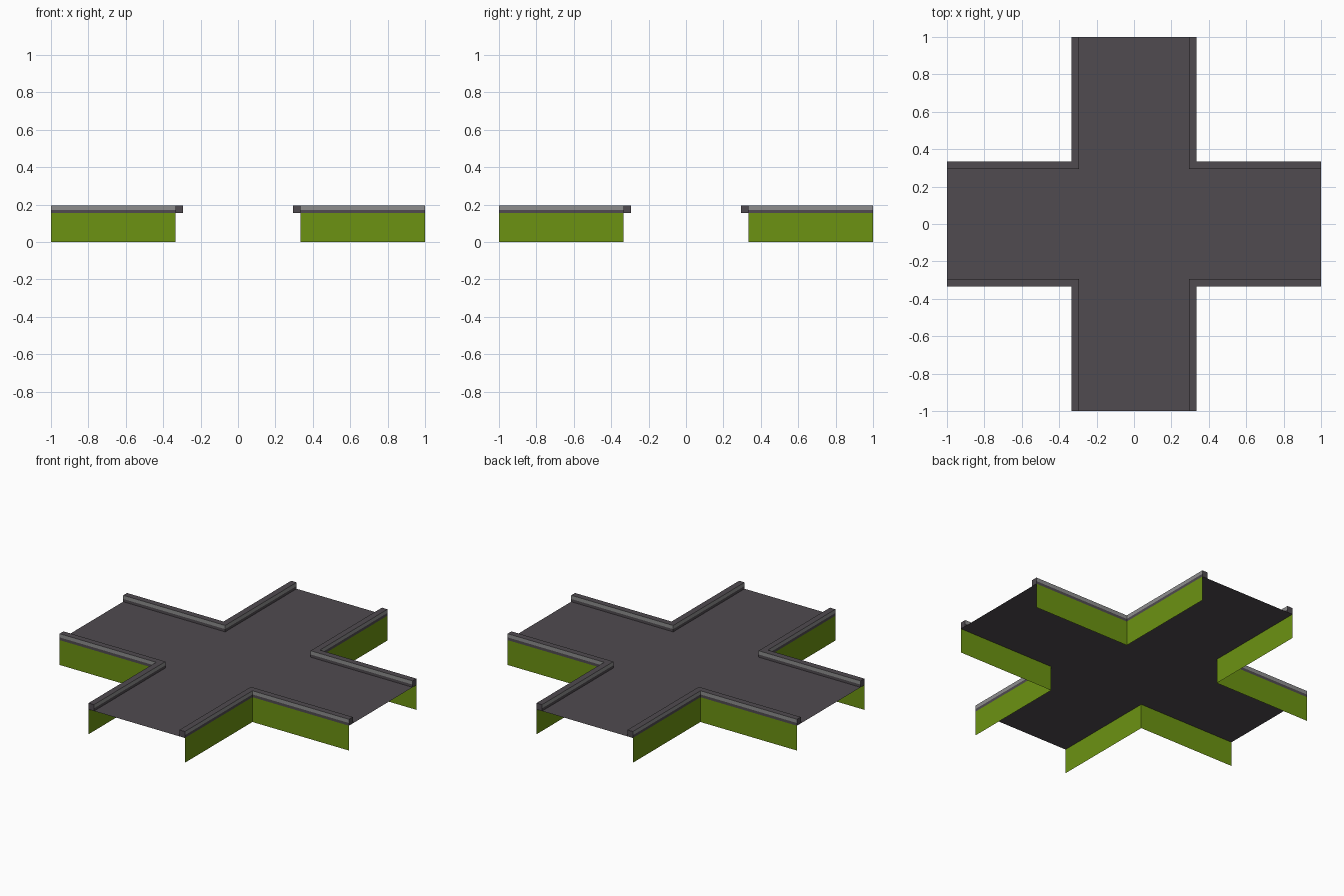
import bpy, bmesh

if "Cube" in bpy.data.objects:
    bpy.data.objects.remove(bpy.data.objects["Cube"])

W = 0.333      # half width of the road arms
K = 0.295      # inner line of the kerb
Z0, Z1, Z2 = 0.155, 0.172, 0.195   # road level, kerb colour line, kerb top


def material(name, rgb):
    m = bpy.data.materials.new(name)
    m.diffuse_color = (*rgb, 1)
    m.use_nodes = True
    m.node_tree.nodes["Principled BSDF"].inputs["Base Color"].default_value = m.diffuse_color
    return m


asphalt = material("dark_asphalt", (0.080, 0.070, 0.080))
stone = material("grey_stone", (0.27, 0.27, 0.27))
grass = material("grass_green", (0.150, 0.290, 0.006))


def make_object(name, bm, mats):
    mesh = bpy.data.meshes.new(name)
    bm.to_mesh(mesh)
    bm.free()
    for m in mats:
        mesh.materials.append(m)
    ob = bpy.data.objects.new(name, mesh)
    bpy.context.collection.objects.link(ob)
    return ob


# Road: one thin cross-shaped sheet made of a centre and four arms
bm = bmesh.new()
cuts = [-1, -W, W, 1]
grid = [[bm.verts.new((x, y, Z0)) for x in cuts] for y in cuts]
for j in range(3):
    for i in range(3):
        if i == 1 or j == 1:
            bm.faces.new((grid[j][i], grid[j][i + 1], grid[j + 1][i + 1], grid[j + 1][i]))
loose = [v for v in bm.verts if not v.link_faces]
bmesh.ops.delete(bm, geom=loose, context='VERTS')
make_object("road", bm, [asphalt])

corners = {"back_right": (1, 1), "back_left": (-1, 1),
           "front_left": (-1, -1), "front_right": (1, -1)}
for label, (sx, sy) in corners.items():
    # Kerb: L-shaped bar, stone on the upper part of its long sides
    bm = bmesh.new()
    outline = [(1, K), (1, W), (W, W), (W, 1), (K, 1), (K, K)]
    rings = [[bm.verts.new((sx * x, sy * y, z)) for x, y in outline] for z in (Z0, Z1, Z2)]
    for level, (low, high) in enumerate(zip(rings, rings[1:])):
        for i in range(6):
            j = (i + 1) % 6
            f = bm.faces.new((low[i], low[j], high[j], high[i]))
            is_end = i in (0, 3)
            f.material_index = 1 if level == 1 and not is_end else 0
    top = rings[2]
    bm.faces.new((top[0], top[1], top[2], top[5]))
    bm.faces.new((top[2], top[3], top[4], top[5]))
    # open underneath, where it sits on the road
    bmesh.ops.recalc_face_normals(bm, faces=bm.faces)
    make_object("kerb_" + label, bm, [asphalt, stone])

    # Bank: thin green wall below the outer kerb edge, facing away from the road
    bm = bmesh.new()
    path = [(1, W), (W, W), (W, 1)]
    low, high = [[bm.verts.new((sx * x, sy * y, z)) for x, y in path] for z in (0, Z0)]
    for i in range(2):
        f = bm.faces.new((low[i], low[i + 1], high[i + 1], high[i]))
        f.normal_update()
        if f.normal.x * sx + f.normal.y * sy < 0:
            f.normal_flip()
    make_object("bank_" + label, bm, [grass])
